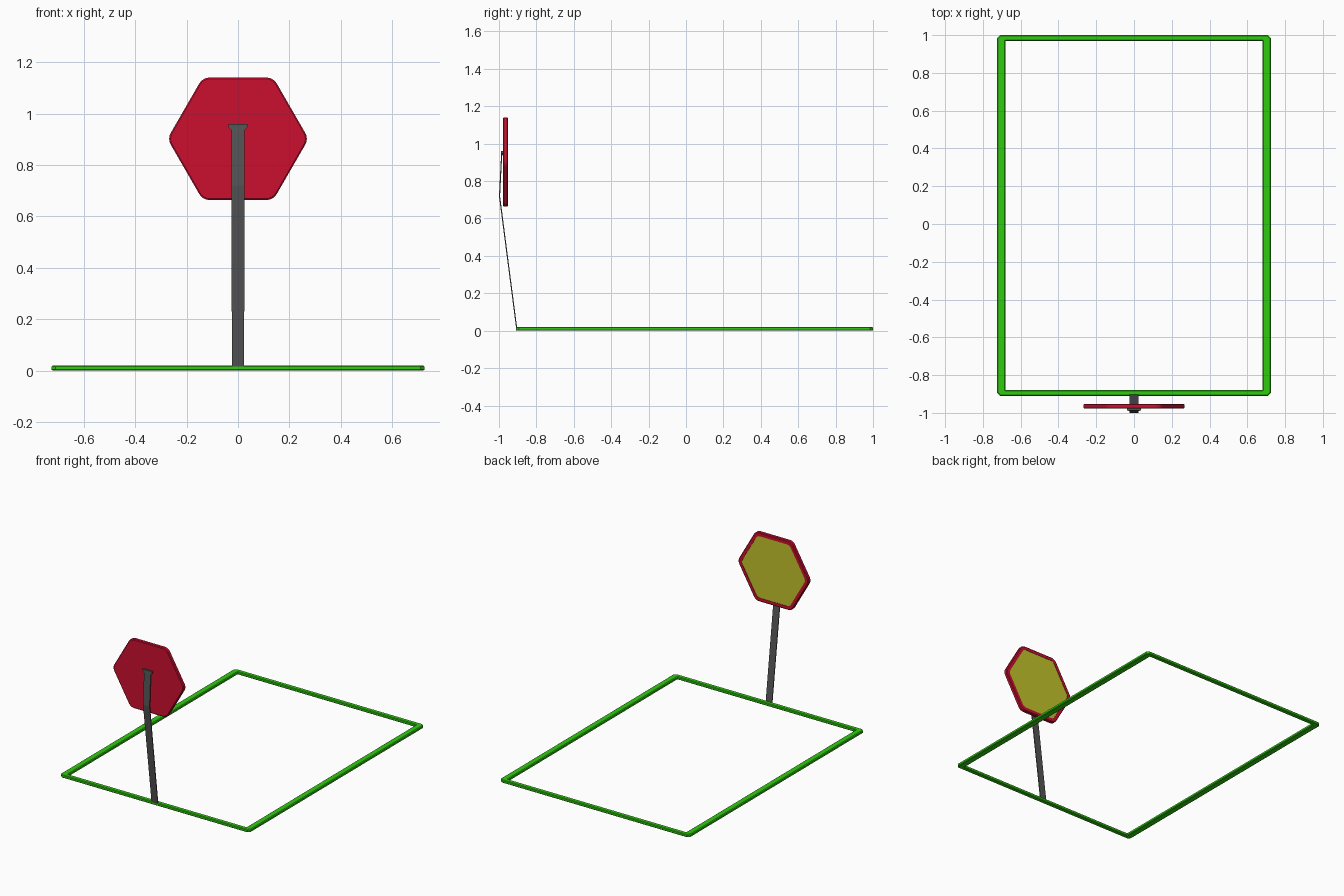
import bpy, bmesh
from math import sin, cos, pi
from mathutils import Vector

if "Cube" in bpy.data.objects:
    bpy.data.objects.remove(bpy.data.objects["Cube"])


def material(name, rgb):
    m = bpy.data.materials.new(name)
    m.diffuse_color = (*rgb, 1)
    m.use_nodes = True
    m.node_tree.nodes["Principled BSDF"].inputs["Base Color"].default_value = m.diffuse_color
    return m


GREEN = material("green", (0.03, 0.6, 0.005))
RED = material("red", (0.6, 0.005, 0.03))
YELLOW = material("yellow", (0.55, 0.55, 0.025))
DARK = material("dark_grey", (0.09, 0.09, 0.09))


def loft(name, rings, mat, closed=False):
    """Skin equal-length rings; cap both ends, or join last to first."""
    bm = bmesh.new()
    rows = [[bm.verts.new(p) for p in ring] for ring in rings]
    n = len(rows[0])
    pairs = list(zip(rows, rows[1:])) + ([(rows[-1], rows[0])] if closed else [])
    for a, b in pairs:
        for i in range(n):
            j = (i + 1) % n
            bm.faces.new((a[i], a[j], b[j], b[i]))
    if not closed:
        bm.faces.new(rows[0])
        bm.faces.new(rows[-1])
    bmesh.ops.recalc_face_normals(bm, faces=bm.faces)
    me = bpy.data.meshes.new(name)
    bm.to_mesh(me)
    bm.free()
    me.materials.append(mat)
    ob = bpy.data.objects.new(name, me)
    bpy.context.collection.objects.link(ob)
    return ob


# Ground frame: chamfered bar section swept around a rectangle
def frame_ring(t, z):
    hx, hy, cy = 0.725 - 0.045 * t, 0.955 - 0.03 * t, 0.045
    c = 0.015 * (1 - t) + 0.001
    pts = []
    for sx, sy in ((1, 1), (-1, 1), (-1, -1), (1, -1)):
        pair = [(sx * hx, cy + sy * (hy - c), z), (sx * (hx - c), cy + sy * hy, z)]
        pts += pair if sx * sy > 0 else pair[::-1]
    return pts


section = [(0.12, 0), (0, 0.004), (0, 0.016), (0.12, 0.02),
           (0.88, 0.02), (1, 0.016), (1, 0.004), (0.88, 0)]
loft("ground_frame", [frame_ring(t, z) for t, z in section], GREEN, closed=True)


# Hexagonal sign plate with rounded corners, points to left and right
def hexagon(apothem, y, radius=0.045):
    pts = []
    big = (apothem - radius) / cos(pi / 6)
    for k in range(6):
        a = k * pi / 3
        for s in range(-2, 3):
            b = a + s * pi / 12
            pts.append((big * cos(a) + radius * cos(b), y,
                        0.902 + big * sin(a) + radius * sin(b)))
    return pts


loft("sign_plate", [hexagon(0.233, -0.978), hexagon(0.238, -0.974),
                    hexagon(0.238, -0.956), hexagon(0.233, -0.952),
                    hexagon(0.213, -0.952, 0.035), hexagon(0.213, -0.957, 0.035)], RED)
loft("sign_face", [hexagon(0.2128, -0.958, 0.035), hexagon(0.2128, -0.954, 0.035)], YELLOW)


# Flat bent post with a flared lip at the top
def strip(half_width, y, z, t=0.006):
    return [Vector(p) for p in ((-half_width, y, z), (half_width, y, z),
                                (half_width, y + t, z), (-half_width, y + t, z))]


loft("post", [strip(0.024, -0.908, 0.01), strip(0.025, -1.0, 0.72),
              strip(0.025, -0.989, 0.935)], DARK)
loft("post_top_lip", [strip(0.025, -0.989, 0.935), strip(0.037, -0.988, 0.947, 0.012),
                      strip(0.037, -0.988, 0.96, 0.012)], DARK)
